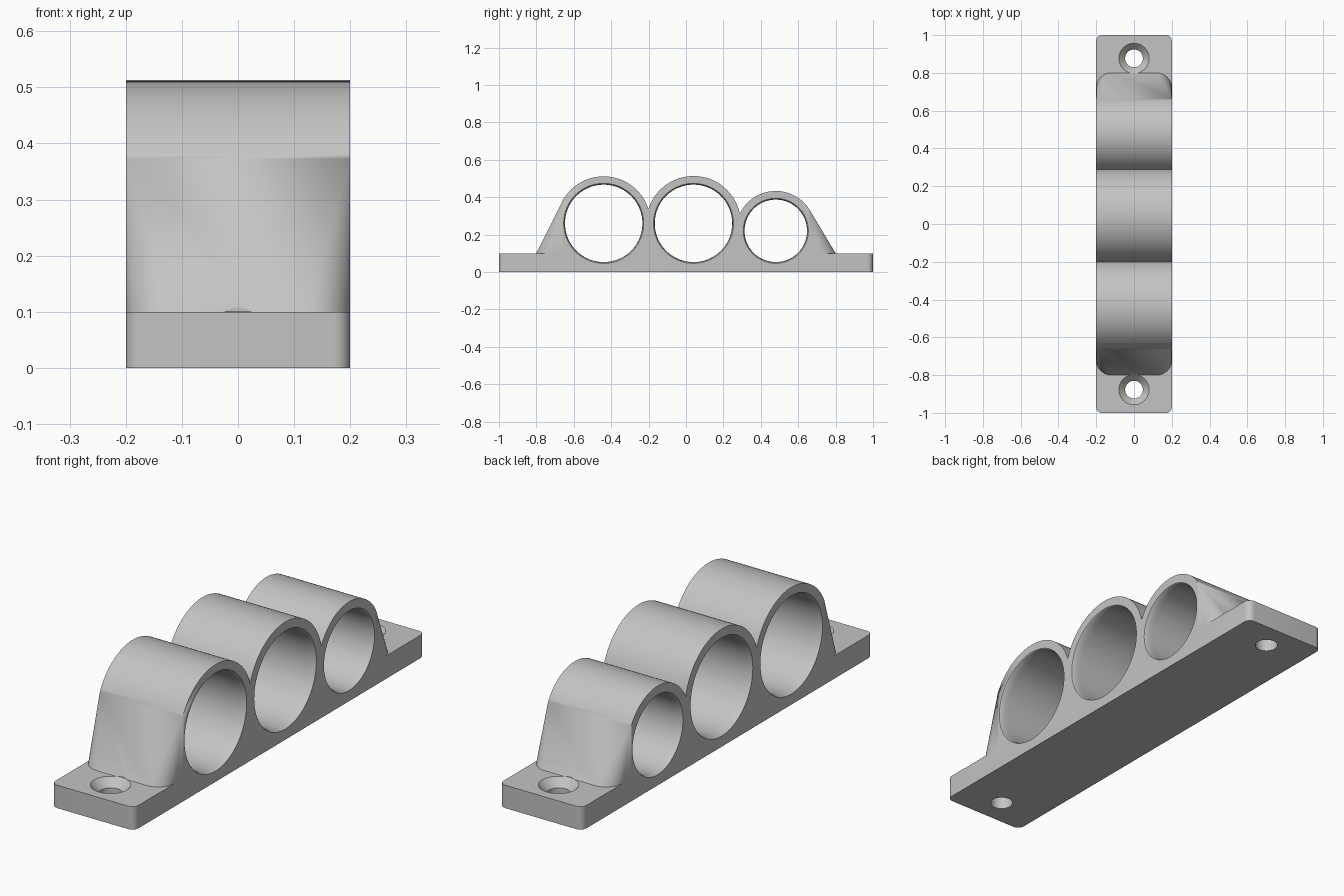
import bpy, bmesh, math
from mathutils import Matrix

if "Cube" in bpy.data.objects:
    bpy.data.objects.remove(bpy.data.objects["Cube"], do_unlink=True)

HALF_W, BASE_H, FOOT_Y = 0.2, 0.1, 0.8
# Each ring: centre y, centre z, outer radius, bore radius at the rim
RINGS = [(-0.44, 0.26, 0.251, 0.215), (0.04, 0.26, 0.253, 0.215), (0.48, 0.22, 0.213, 0.175)]

grey = bpy.data.materials.new("satin grey")
grey.use_nodes = True
colour = (0.55, 0.55, 0.55, 1)
grey.diffuse_color = colour
grey.node_tree.nodes["Principled BSDF"].inputs["Base Color"].default_value = colour


def finish(bm, name):
    bmesh.ops.recalc_face_normals(bm, faces=bm.faces[:])
    mesh = bpy.data.meshes.new(name)
    bm.to_mesh(mesh)
    bm.free()
    mesh.materials.append(grey)
    ob = bpy.data.objects.new(name, mesh)
    bpy.context.collection.objects.link(ob)
    return ob


def prism(name, points, offset):
    """Extrude a closed outline of 3D points."""
    bm = bmesh.new()
    face = bm.faces.new([bm.verts.new(p) for p in points])
    new = bmesh.ops.extrude_face_region(bm, geom=[face])["geom"]
    bmesh.ops.translate(bm, vec=offset, verts=[v for v in new if isinstance(v, bmesh.types.BMVert)])
    return finish(bm, name)


def lathe(name, profile, matrix, n=96):
    """Solid of revolution about z from (radius, height) pairs."""
    bm = bmesh.new()
    rings = [[bm.verts.new((r * math.cos(math.tau * i / n), r * math.sin(math.tau * i / n), h))
              for i in range(n)] for r, h in profile]
    for a, b in zip(rings, rings[1:]):
        for i in range(n):
            j = (i + 1) % n
            bm.faces.new((a[i], a[j], b[j], b[i]))
    bm.faces.new(rings[0])
    bm.faces.new(rings[-1])
    bm.transform(matrix)
    return finish(bm, name)


def combine(body, tool, operation):
    tool.hide_render = True
    mod = body.modifiers.new(operation.lower(), "BOOLEAN")
    mod.operation, mod.solver, mod.object = operation, "EXACT", tool
    bpy.context.view_layer.objects.active = body
    bpy.ops.object.modifier_apply(modifier=mod.name)
    bpy.data.objects.remove(tool, do_unlink=True)


def corner(cx, cy, r, start, n=12):
    return [(cx + r * math.cos(start + math.pi / 2 * i / n),
             cy + r * math.sin(start + math.pi / 2 * i / n)) for i in range(n + 1)]


def tangent(side, ring):
    """Point where the sloping foot meets the ring."""
    cy, cz, r, _ = ring
    dy, dz = FOOT_Y - side * cy, cz - BASE_H
    d = math.hypot(dy, dz)
    length = math.sqrt(d * d - r * r)
    angle = math.atan2(dz, dy) + math.asin(r / d)
    return side * (FOOT_Y - length * math.cos(angle)), BASE_H + length * math.sin(angle)


# Base plate with rounded corners
cr = 0.03
outline = []
for k, (sx, sy) in enumerate([(1, 1), (-1, 1), (-1, -1), (1, -1)]):
    for x, y in corner(0, 0, cr, k * math.pi / 2, 8):
        px, py = sx * (HALF_W - cr) + x, sy * (1 - cr) + y
        outline.append((px, py, 0))
body = prism("cable_clamp", outline, (0, 0, BASE_H))

# Humped core under and around the three rings
ends = [tangent(-1, RINGS[0]), tangent(1, RINGS[2])]
cuts = [ends[0][0]]
for (y1, z1, r1, _), (y2, z2, r2, _) in zip(RINGS, RINGS[1:]):
    d = math.hypot(y2 - y1, z2 - z1)
    a = (d * d + r1 * r1 - r2 * r2) / (2 * d)
    h = math.sqrt(r1 * r1 - a * a)
    cuts.append(y1 + (a * (y2 - y1) - h * (z2 - z1)) / d)
cuts.append(ends[1][0])
hump = []
for k, (cy, cz, r, _) in enumerate(RINGS):
    a0, a1 = (math.acos((c - cy) / r) for c in cuts[k:k + 2])
    steps = 48
    for i in range(steps + (k == 2)):
        a = a0 + (a1 - a0) * i / steps
        hump.append((-HALF_W, cy + r * math.cos(a), cz + r * math.sin(a)))
low = BASE_H / 2
hump += [(-HALF_W, ends[1][0], low), (-HALF_W, ends[0][0], low)]
combine(body, prism("hump", hump, (2 * HALF_W, 0, 0)), "UNION")

# Sloping feet whose corner rounding fades out towards the ring
fr = 0.08
for side, (ty, tz) in zip((-1, 1), ends):
    bm = bmesh.new()
    for sx in (-1, 1):
        for x, y in corner(HALF_W - fr, FOOT_Y - fr, fr, 0):
            for z in (low, BASE_H):
                bm.verts.new((sx * x, side * y, z))
        for y, z in ((ty, tz), (side * 0.55, tz), (side * 0.55, low)):
            bm.verts.new((sx * HALF_W, y, z))
    hull = bmesh.ops.convex_hull(bm, input=bm.verts[:])
    loose = [v for v in bm.verts if not v.link_faces]
    bmesh.ops.delete(bm, geom=loose, context="VERTS")
    bmesh.ops.dissolve_limit(bm, angle_limit=0.001, verts=bm.verts[:], edges=bm.edges[:])
    combine(body, finish(bm, "foot"), "UNION")

# Bores with slightly eased rims
for cy, cz, _, r in RINGS:
    ease = [(r - 0.008 * math.sin(t * math.pi / 8), 0.201 - 0.04 * (1 - math.cos(t * math.pi / 8)))
            for t in range(5)]
    half = [(r, 0.25)] + ease
    profile = half + [(a, -b) for a, b in reversed(half)]
    place = Matrix.Translation((0, cy, cz)) @ Matrix.Rotation(math.pi / 2, 4, "Y")
    combine(body, lathe("bore", profile, place), "DIFFERENCE")

# Countersunk screw holes
for side in (-1, 1):
    profile = [(0.047, -0.05), (0.047, 0.065), (0.081, 0.101), (0.081, 0.16)]
    place = Matrix.Translation((0, side * 0.877, 0))
    combine(body, lathe("screw_hole", profile, place, 48), "DIFFERENCE")

# Smooth curved faces, keep hard edges
bpy.ops.object.select_all(action="DESELECT")
body.select_set(True)
bpy.context.view_layer.objects.active = body
bpy.ops.object.shade_smooth_by_angle(angle=math.radians(25))
